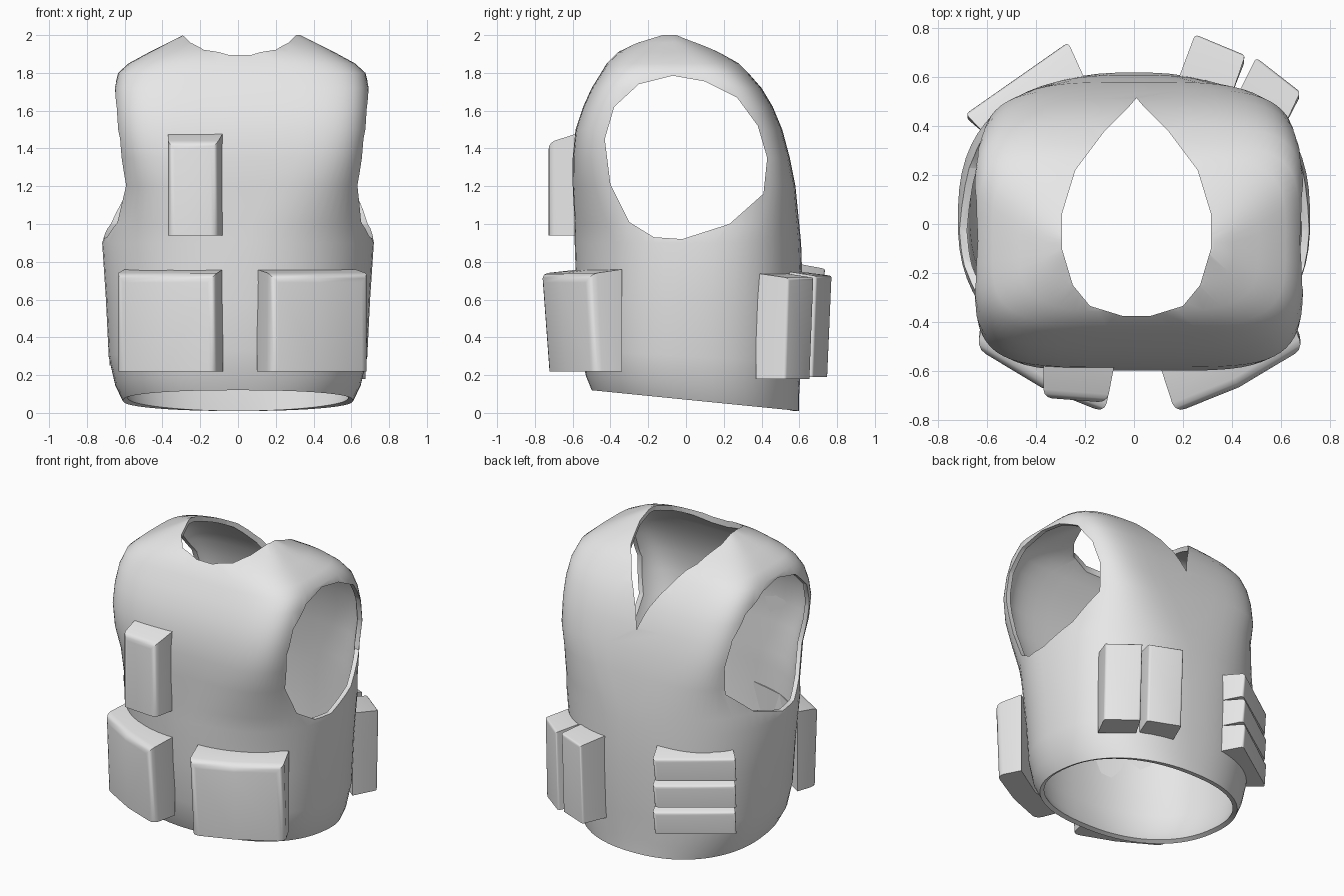
import bpy, bmesh, math
from mathutils import Vector

cube = bpy.data.objects.get("Cube")
if cube:
    bpy.data.objects.remove(cube, do_unlink=True)

# Single fabric colour
fabric = bpy.data.materials.new("light_grey_fabric")
fabric.use_nodes = True
grey = (0.8, 0.8, 0.8, 1)
fabric.diffuse_color = grey
fabric.node_tree.nodes["Principled BSDF"].inputs["Base Color"].default_value = grey


def make_object(name, bm):
    bmesh.ops.recalc_face_normals(bm, faces=bm.faces)
    mesh = bpy.data.meshes.new(name)
    bm.to_mesh(mesh)
    bm.free()
    obj = bpy.data.objects.new(name, mesh)
    bpy.context.collection.objects.link(obj)
    mesh.materials.append(fabric)
    return obj


def activate(obj):
    bpy.ops.object.select_all(action='DESELECT')
    obj.select_set(True)
    bpy.context.view_layer.objects.active = obj


def smooth(obj, degrees=40):
    activate(obj)
    bpy.ops.object.shade_smooth_by_angle(angle=math.radians(degrees))


def apply_modifier(obj, kind, **settings):
    mod = obj.modifiers.new(kind.lower(), kind)
    for key, value in settings.items():
        setattr(mod, key, value)
    activate(obj)
    bpy.ops.object.modifier_apply(modifier=mod.name)


def prism(name, outline, axis, low, high):
    """Extrude a closed outline of 3D points along an axis."""
    bm = bmesh.new()
    step = Vector(axis)
    rings = [[bm.verts.new(Vector(p) + step * d) for p in outline] for d in (low, high)]
    count = len(outline)
    for i in range(count):
        j = (i + 1) % count
        bm.faces.new((rings[0][i], rings[0][j], rings[1][j], rings[1][i]))
    for ring in rings:
        bm.faces.new(ring)
    return make_object(name, bm)


# Vest body: height, half width, front y, back y, front squareness, back squareness
SECTIONS = [
    (0.07, 0.61, -0.5, 0.6, 2.3, 2.2),
    (0.15, 0.65, -0.53, 0.6, 2.3, 2.3),
    (0.3, 0.685, -0.56, 0.61, 2.2, 2.4),
    (0.6, 0.7, -0.58, 0.62, 2.2, 2.4),
    (0.9, 0.72, -0.59, 0.61, 2.3, 2.6),
    (1.0, 0.695, -0.59, 0.6, 2.6, 2.9),
    (1.2, 0.65, -0.6, 0.58, 3.8, 4),
    (1.35, 0.66, -0.6, 0.55, 4.8, 5),
    (1.5, 0.675, -0.585, 0.51, 5.2, 5),
    (1.62, 0.68, -0.545, 0.46, 5.2, 5),
    (1.72, 0.675, -0.5, 0.4, 5, 5),
    (1.8, 0.655, -0.45, 0.33, 4.5, 4.5),
    (1.85, 0.6, -0.42, 0.28, 4, 4),
    (1.91, 0.49, -0.36, 0.18, 3.5, 3.5),
    (1.96, 0.39, -0.27, 0.08, 3, 3),
    (2.0, 0.31, -0.15, -0.02, 3, 3),
]
SHIFT = 0.02
SEGMENTS = 64


def signed_power(value, power):
    return math.copysign(abs(value) ** power, value)


bm = bmesh.new()
rings = []
for z, half, front, back, square_front, square_back in SECTIONS:
    ring = []
    hem = max(0, 1 - (z - 0.07) / 0.5)
    offset = SHIFT * min(1, max(0, (z - 0.9) / 0.3))
    for i in range(SEGMENTS):
        a = math.tau * (i + 0.5) / SEGMENTS
        power = 2 / (square_back if math.sin(a) > 0 else square_front)
        x = half * signed_power(math.cos(a), power) + offset
        y = (front + back) / 2 + (back - front) / 2 * signed_power(math.sin(a), power)
        ring.append(bm.verts.new((x, y, z - 0.1 * y * hem)))
    rings.append(ring)
for lower, upper in zip(rings, rings[1:]):
    for i in range(SEGMENTS):
        j = (i + 1) % SEGMENTS
        bm.faces.new((lower[i], lower[j], upper[j], upper[i]))
bm.faces.new(rings[-1])
vest = make_object("vest_body", bm)
apply_modifier(vest, 'SOLIDIFY', thickness=0.03, offset=-1)

# Arm openings, cut straight through both sides
ARM = [(-0.07, 1.785), (0.1, 1.755), (0.27, 1.67), (0.38, 1.52), (0.43, 1.35), (0.41, 1.16),
       (0.23, 1.0), (-0.02, 0.92), (-0.17, 0.93), (-0.3, 1.01), (-0.4, 1.21),
       (-0.43, 1.45), (-0.38, 1.62), (-0.25, 1.74)]
arm_cutter = prism("arm_cutter", [(0, y, z) for y, z in ARM], (1, 0, 0), -1, 1)

# Neck opening, round in front and pointed at the back
NECK = [(0.06, -0.375), (0.19, -0.335), (0.26, -0.25), (0.305, -0.1), (0.305, 0.04),
        (0.25, 0.22), (0.13, 0.38), (0.03, 0.48)]
side = [(x, y, 0) for x, y in NECK]
neck = side + [(0, 0.515, 0)] + [(-x, y, z) for x, y, z in reversed(side)]
neck_cutter = prism("neck_cutter", [(x + SHIFT / 2, y, z) for x, y, z in neck], (0, 0, 1), 1.2, 2.3)

for cutter in (arm_cutter, neck_cutter):
    cutter.hide_render = True
    apply_modifier(vest, 'BOOLEAN', operation='DIFFERENCE', solver='EXACT', object=cutter)
    bpy.data.objects.remove(cutter, do_unlink=True)
smooth(vest)


def pouch(name, outer, inner, low, high, drop=0.025, lean=0.95, bevel=0.045):
    """Box on the vest: outer and inner plan points, sloped lid, rounded outer edges."""
    bm = bmesh.new()
    plan = outer + inner[::-1]
    top, bottom = [], []
    for k, (x, y) in enumerate(plan):
        is_outer = k < len(outer)
        top.append(bm.verts.new((x, y, high - drop * is_outer)))
        bottom.append(bm.verts.new((x, y * (lean if is_outer else 1), low)))
    count = len(plan)
    for i in range(count):
        j = (i + 1) % count
        bm.faces.new((bottom[i], bottom[j], top[j], top[i]))
    bm.faces.new(top)
    bm.faces.new(bottom)
    bmesh.ops.recalc_face_normals(bm, faces=bm.faces)
    n = len(outer)
    edges = [bm.edges.get(pair) for pair in zip(top[:n - 1], top[1:n])]
    edges += [bm.edges.get((bottom[k], top[k])) for k in (0, n - 1)]
    bmesh.ops.bevel(bm, geom=edges, offset=bevel, segments=3, profile=0.5,
                    affect='EDGES', clamp_overlap=True)
    obj = make_object(name, bm)
    smooth(obj, 50)


# Large front pouches, mirrored
OUTER = [(-0.645, -0.51), (-0.38, -0.67), (-0.12, -0.775)]
INNER = [(-0.6, -0.34), (-0.36, -0.49), (-0.08, -0.56)]
pouch("front_pouch_right", OUTER, INNER, 0.22, 0.76)
pouch("front_pouch_left", [(0.05 - x, y) for x, y in OUTER],
      [(0.02 - x, y) for x, y in INNER], 0.22, 0.76)

# Narrow chest pouch
pouch("chest_pouch", [(-0.37, -0.71), (-0.11, -0.73)], [(-0.37, -0.56), (-0.08, -0.575)],
      0.94, 1.48, drop=0.05, lean=1, bevel=0.035)

# Two upright pouches on the back
pouch("back_pouch_inner", [(0.25, 0.775), (0.455, 0.69)], [(0.18, 0.59), (0.4, 0.53)],
      0.19, 0.75, lean=0.97, bevel=0.015)
pouch("back_pouch_outer", [(0.5, 0.68), (0.68, 0.54)], [(0.42, 0.52), (0.6, 0.37)],
      0.18, 0.74, lean=0.97, bevel=0.015)

# Three stacked horizontal pouches on the back
for level in range(3):
    base = 0.25 + 0.18 * level
    pouch("stacked_pouch_%d" % (level + 1), [(-0.27, 0.745), (-0.69, 0.45)],
          [(-0.2, 0.59), (-0.42, 0.51), (-0.6, 0.36)], base, base + 0.18,
          drop=0.03, lean=0.97, bevel=0.02)
